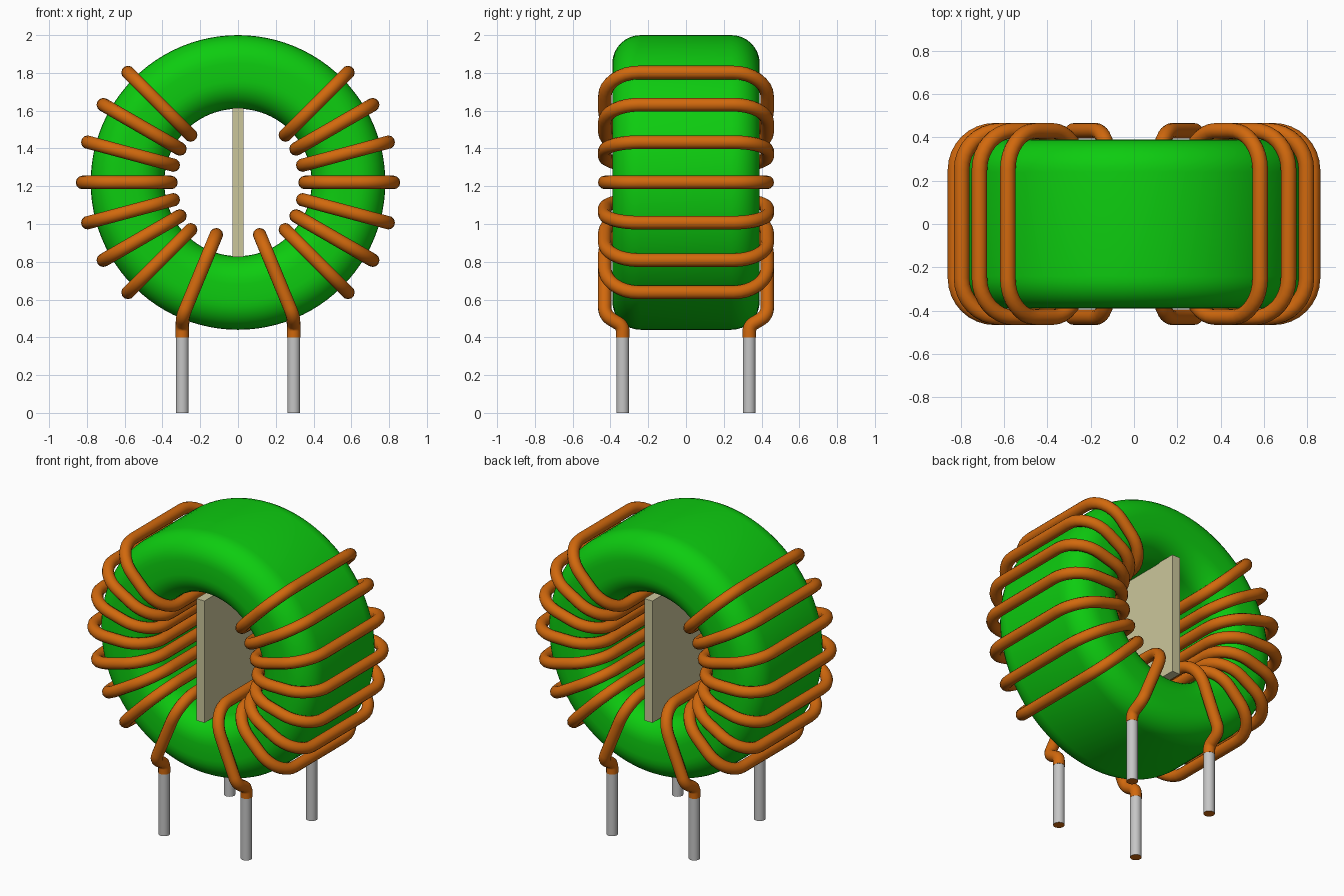
import bpy, bmesh, math
from mathutils import Vector, Matrix

if "Cube" in bpy.data.objects:
    bpy.data.objects.remove(bpy.data.objects["Cube"], do_unlink=True)

CZ = 1.22            # height of the ring centre
WIRE_R = 0.036
PIN_X, PIN_Y, PIN_TOP = 0.295, 0.335, 0.40


def material(name, rgb):
    m = bpy.data.materials.new(name)
    m.use_nodes = True
    m.diffuse_color = (*rgb, 1)
    m.node_tree.nodes["Principled BSDF"].inputs["Base Color"].default_value = (*rgb, 1)
    return m


GREEN = material("green coating", (0.004, 0.604, 0.005))
COPPER = material("copper enamel", (0.64, 0.14, 0.004))
TIN = material("tinned metal", (0.56, 0.56, 0.56))
BOARD = material("pale divider", (0.60, 0.565, 0.33))


def mesh_object(name, bm, *mats, smooth=True):
    bmesh.ops.recalc_face_normals(bm, faces=bm.faces)
    me = bpy.data.meshes.new(name)
    bm.to_mesh(me)
    bm.free()
    ob = bpy.data.objects.new(name, me)
    bpy.context.collection.objects.link(ob)
    for m in mats:
        me.materials.append(m)
    if smooth:
        shade(ob)
    return ob


def shade(ob):
    bpy.ops.object.select_all(action='DESELECT')
    ob.select_set(True)
    bpy.context.view_layer.objects.active = ob
    bpy.ops.object.shade_smooth_by_angle(angle=math.radians(40))


def fillet(points, radii, closed, steps=8):
    """Round the corners of a polyline with arcs."""
    pts = [Vector(p) for p in points]
    out, n = [], len(pts)
    for i, p in enumerate(pts):
        if radii[i] == 0:
            out.append(p)
            continue
        a = (pts[i - 1] - p).normalized()
        b = (pts[(i + 1) % n] - p).normalized()
        half = a.angle(b) / 2
        centre = p + (a + b).normalized() * radii[i] / math.sin(half)
        cut = radii[i] / math.tan(half)
        start, end = p + a * cut - centre, p + b * cut - centre
        sweep = start.angle(end)
        axis = start.cross(end)
        for k in range(steps + 1):
            out.append(centre + Matrix.Rotation(sweep * k / steps, 3, axis) @ start)
    return out


def wire(name, path, closed):
    """Round wire swept along a path, turned into a mesh."""
    cu = bpy.data.curves.new(name, 'CURVE')
    cu.dimensions = '3D'
    cu.bevel_depth = WIRE_R
    cu.bevel_resolution = 4
    cu.use_fill_caps = not closed
    sp = cu.splines.new('POLY')
    sp.points.add(len(path) - 1)
    for q, p in zip(sp.points, path):
        q.co = (*p, 1)
    sp.use_cyclic_u = closed
    cu.materials.append(COPPER)
    ob = bpy.data.objects.new(name, cu)
    bpy.context.collection.objects.link(ob)
    bpy.ops.object.select_all(action='DESELECT')
    ob.select_set(True)
    bpy.context.view_layer.objects.active = ob
    bpy.ops.object.convert(target='MESH')
    shade(bpy.context.view_layer.objects.active)


def polar(r, angle, y):
    return (r * math.cos(angle), y, CZ + r * math.sin(angle))


# Ring core: rounded rectangle turned about the y axis
section = fillet([(0.39, -0.39, CZ), (0.78, -0.39, CZ), (0.78, 0.39, CZ), (0.39, 0.39, CZ)],
                 [0.15] * 4, True)
bm = bmesh.new()
verts = [bm.verts.new(p) for p in section]
edges = [bm.edges.new((verts[i - 1], verts[i])) for i in range(len(verts))]
bmesh.ops.spin(bm, geom=verts + edges, cent=(0, 0, CZ), axis=(0, 1, 0),
               angle=2 * math.pi, steps=96, use_merge=True)
bmesh.ops.remove_doubles(bm, verts=bm.verts, dist=1e-4)
mesh_object("ring_core", bm, GREEN)

# Divider board across the hole
bm = bmesh.new()
bmesh.ops.create_cube(bm, size=1, matrix=Matrix.Translation((0, 0, CZ))
                      @ Matrix.Diagonal((0.058, 0.77, 0.79, 1)))
mesh_object("divider_board", bm, BOARD, smooth=False)

for side, sx in (("left", 1), ("right", -1)):
    # Seven closed turns, 15 degrees apart
    for k in range(7):
        a = math.radians(-45 + 15 * k)
        corners = [polar(0.355, a, -0.43), polar(0.823, a, -0.43),
                   polar(0.823, a, 0.43), polar(0.355, a, 0.43)]
        path = fillet([(sx * x, y, z) for x, y, z in corners], [0.18] * 4, True)
        wire(f"{side}_turn_{k + 1}", path, True)

    # Last turn, open at the bottom, ending in both leads
    a = math.radians(-67.5)
    half = [(PIN_X, -PIN_Y, PIN_TOP), (PIN_X, -PIN_Y, 0.46),
            polar(0.762, a, -0.43), polar(0.30, a, -0.43)]
    full = half + [(x, -y, z) for x, y, z in reversed(half)]
    radii = [0, 0.05, 0.07, 0.16, 0.16, 0.07, 0.05, 0]
    wire(f"{side}_lead_turn", fillet([(sx * x, y, z) for x, y, z in full], radii, False), False)

    # Tinned pins with bare copper ends
    for end, sy in (("front", -1), ("back", 1)):
        bm = bmesh.new()
        bmesh.ops.create_cone(bm, cap_ends=True, segments=24, radius1=0.034, radius2=0.034,
                              depth=PIN_TOP,
                              matrix=Matrix.Translation((sx * PIN_X, sy * PIN_Y, PIN_TOP / 2)))
        for f in bm.faces:
            f.material_index = 1 if f.calc_center_median().z < 0.001 else 0
        mesh_object(f"{side}_{end}_pin", bm, TIN, COPPER)
